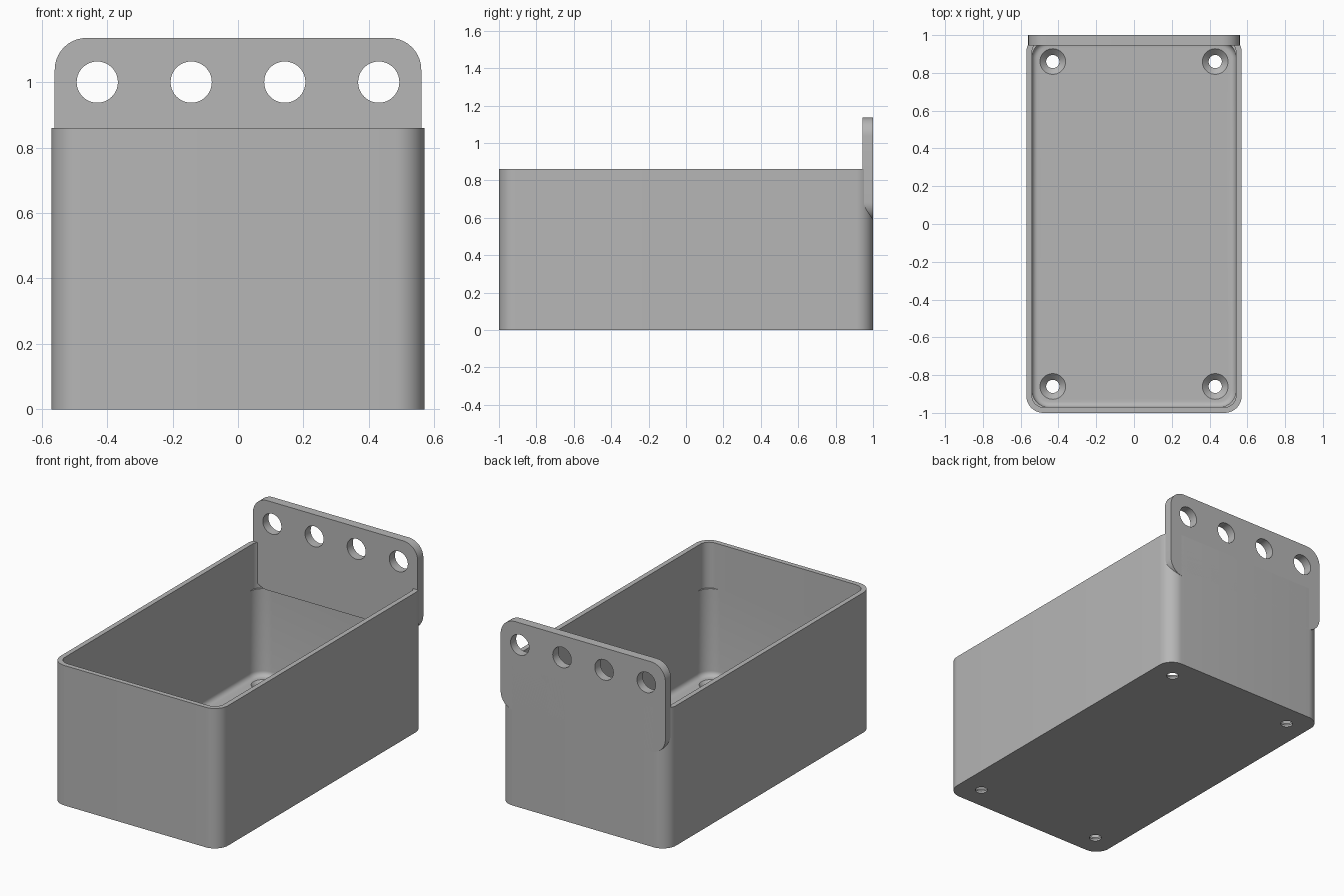
import bpy
import bmesh
import math
from mathutils import Matrix

cube = bpy.data.objects.get("Cube")
if cube:
    bpy.data.objects.remove(cube, do_unlink=True)

grey = bpy.data.materials.new("plain grey")
grey.use_nodes = True
COLOR = (0.47, 0.47, 0.47, 1)
grey.diffuse_color = COLOR
grey.node_tree.nodes["Principled BSDF"].inputs["Base Color"].default_value = COLOR

HALF_X, HALF_Y, RIM_Z = 0.57, 1.0, 0.86
CORNER, WALL, FLOOR, FILLET = 0.09, 0.03, 0.045, 0.03
LEDGE_Z = 0.58


def rounded_rect(hx, hy, r, steps=10):
    """Outline points of a rectangle with rounded corners, counterclockwise."""
    points = []
    for k, (sx, sy) in enumerate([(1, 1), (-1, 1), (-1, -1), (1, -1)]):
        for i in range(steps + 1):
            a = math.pi / 2 * (k + i / steps)
            points.append((sx * (hx - r) + r * math.cos(a),
                           sy * (hy - r) + r * math.sin(a)))
    return points


def loft(name, rings):
    """Skin a list of (outline, z) rings and cap both ends."""
    bm = bmesh.new()
    loops = [[bm.verts.new((x, y, z)) for x, y in outline] for outline, z in rings]
    for low, high in zip(loops, loops[1:]):
        for i in range(len(low)):
            j = (i + 1) % len(low)
            bm.faces.new((low[i], low[j], high[j], high[i]))
    bm.faces.new(loops[0][::-1])
    bm.faces.new(loops[-1])
    bmesh.ops.recalc_face_normals(bm, faces=bm.faces)
    mesh = bpy.data.meshes.new(name)
    bm.to_mesh(mesh)
    bm.free()
    mesh.materials.append(grey)
    obj = bpy.data.objects.new(name, mesh)
    bpy.context.collection.objects.link(obj)
    return obj


def circle(cx, cy, r, n=40):
    return [(cx + r * math.cos(2 * math.pi * i / n),
             cy + r * math.sin(2 * math.pi * i / n)) for i in range(n)]


def drill(target, cutters):
    """Cut the holes, bake the result and remove the cutters."""
    for cutter in cutters:
        cutter.hide_render = True
        mod = target.modifiers.new("hole", 'BOOLEAN')
        mod.operation = 'DIFFERENCE'
        mod.solver = 'EXACT'
        mod.object = cutter
    bpy.context.view_layer.update()
    graph = bpy.context.evaluated_depsgraph_get()
    mesh = bpy.data.meshes.new_from_object(target.evaluated_get(graph))
    target.modifiers.clear()
    target.data = mesh
    for cutter in cutters:
        bpy.data.objects.remove(cutter, do_unlink=True)


def smooth(obj):
    bpy.ops.object.select_all(action='DESELECT')
    obj.select_set(True)
    bpy.context.view_layer.objects.active = obj
    bpy.ops.object.shade_smooth_by_angle(angle=math.radians(30))


# Open bin: outer wall, rim, inner wall with fuller lower corners, floor fillet
outer = rounded_rect(HALF_X, HALF_Y, CORNER)
ix, iy = HALF_X - WALL, HALF_Y - WALL
upper = rounded_rect(ix, iy, CORNER - WALL)
lower = rounded_rect(ix, iy, CORNER)
rings = [(outer, 0), (outer, RIM_Z), (upper, RIM_Z), (upper, LEDGE_Z), (lower, LEDGE_Z)]
for i in range(7):
    a = math.pi / 2 * i / 6
    inset = FILLET * (1 - math.cos(a))
    z = FLOOR + FILLET * (1 - math.sin(a))
    rings.append((rounded_rect(ix - inset, iy - inset, CORNER - inset), z))
bin_body = loft("bin_body", rings)

# Countersunk screw holes in the floor
screws = []
for sx in (-1, 1):
    for sy in (-1, 1):
        profile = [(0.035, -0.1), (0.035, 0.012), (0.068, FLOOR), (0.068, FLOOR + 0.02)]
        screws.append(loft("screw_cutter",
                           [(circle(sx * 0.43, sy * 0.86, r), z) for r, z in profile]))
drill(bin_body, screws)
smooth(bin_body)

# Hanging plate: rounded panel along the back wall, drawn flat then stood up
bottom, top, thick = 0.585, 1.135, 0.055
panel = rounded_rect(0.56, (top - bottom) / 2, 0.097)
hanging_plate = loft("hanging_plate", [(panel, 0), (panel, thick)])
hole_y = 1.0 - (top + bottom) / 2
drill(hanging_plate, [loft("peg_cutter", [(circle(x, hole_y, 0.063), -0.1),
                                          (circle(x, hole_y, 0.063), 0.2)])
                      for x in (-0.43, -0.143, 0.143, 0.43)])
hanging_plate.data.transform(Matrix.Translation((0, HALF_Y, (top + bottom) / 2))
                             @ Matrix.Rotation(math.pi / 2, 4, 'X'))
smooth(hanging_plate)
